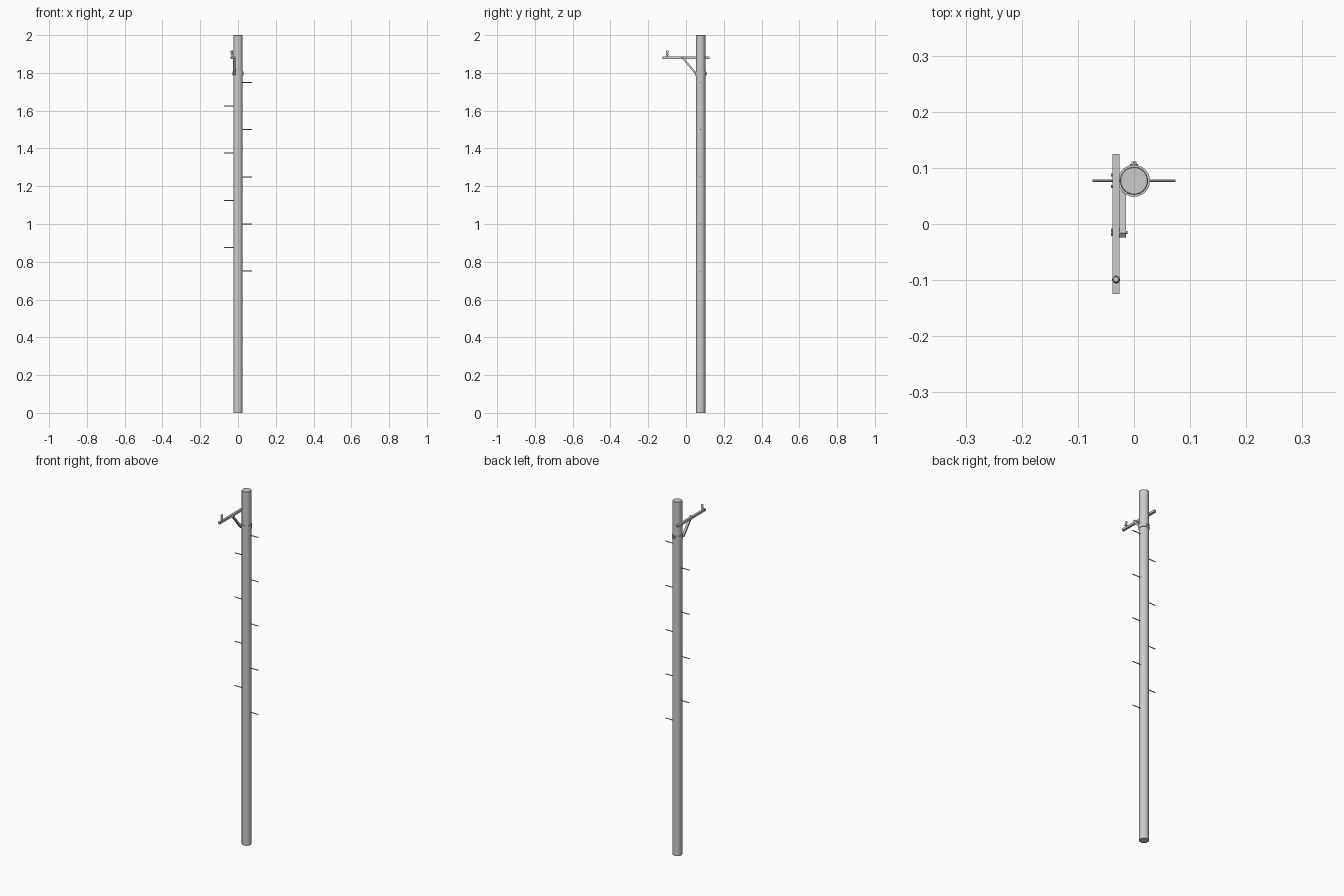
import bpy, math
from mathutils import Vector

if "Cube" in bpy.data.objects:
    bpy.data.objects.remove(bpy.data.objects["Cube"])

PY = 0.077      # pole centre in y
AX = -0.032     # crossarm centre in x
AZ = 1.88       # crossarm height


def smooth(ob):
    bpy.ops.object.select_all(action='DESELECT')
    ob.select_set(True)
    bpy.context.view_layer.objects.active = ob
    bpy.ops.object.shade_smooth_by_angle(angle=math.radians(35))


def rod(name, a, b, r, sides=16):
    a, b = Vector(a), Vector(b)
    d = b - a
    bpy.ops.mesh.primitive_cylinder_add(
        vertices=sides, radius=r, depth=d.length, location=(a + b) / 2,
        rotation=d.to_track_quat('Z', 'Y').to_euler())
    ob = bpy.context.object
    ob.name = name
    if sides > 6:
        smooth(ob)
    return ob


def box(name, loc, size, rot=(0, 0, 0)):
    bpy.ops.mesh.primitive_cube_add(size=1, location=loc, rotation=rot)
    ob = bpy.context.object
    ob.name = name
    ob.scale = size
    return ob


def lathe(name, profile, loc, sides=24, closed=False):
    n = len(profile)
    verts = [(r * math.cos(2 * math.pi * i / sides), r * math.sin(2 * math.pi * i / sides), z)
             for i in range(sides) for r, z in profile]
    faces = []
    for i in range(sides):
        j = (i + 1) % sides
        for k in range(n if closed else n - 1):
            m = (k + 1) % n
            faces.append((i * n + k, j * n + k, j * n + m, i * n + m))
    if not closed:
        faces.append([i * n for i in reversed(range(sides))])
        faces.append([i * n + n - 1 for i in range(sides)])
    me = bpy.data.meshes.new(name)
    me.from_pydata(verts, [], faces)
    ob = bpy.data.objects.new(name, me)
    ob.location = loc
    bpy.context.collection.objects.link(ob)
    smooth(ob)
    return ob


# Pole with a small chamfer at the top
lathe("pole", [(0.025, 0), (0.025, 1.998), (0.0235, 2.0)], (0, PY, 0), 32)

# Climbing pegs, alternating sides
for i in range(9):
    s = 1 if i % 2 == 0 else -1
    z = 0.75 + 0.125 * i
    rod(f"climbing_peg_{i + 1}", (s * 0.02, PY, z), (s * 0.074, PY, z), 0.0025, 10)

# Crossarm
box("crossarm", (AX, 0, AZ), (0.012, 0.25, 0.012))

# Diagonal brace from crossarm down to the clamp
a, b = Vector((-0.020, -0.020, 1.883)), Vector((-0.020, 0.056, 1.792))
d = b - a
box("brace", (a + b) / 2, (0.012, d.length, 0.010), (math.atan2(d.z, d.y), 0, 0))

# Clamp band around the pole
lathe("clamp_band", [(0.0245, -0.011), (0.0285, -0.011), (0.0285, 0.011), (0.0245, 0.011)],
      (0, PY, 1.797), 32, True)

# Clamp bolt at the back
rod("clamp_washer", (0, PY + 0.026, 1.797), (0, PY + 0.030, 1.797), 0.0075)
rod("clamp_nut", (0, PY + 0.029, 1.797), (0, PY + 0.034, 1.797), 0.005, 6)

# Bolts through the crossarm into pole and brace
for name, y, x_end in (("pole_bolt", PY, -0.02), ("brace_bolt", -0.015, -0.012)):
    rod(name + "_shaft", (-0.040, y, AZ), (x_end, y, AZ), 0.0025, 10)
    for side in (-1, 1):
        yy = y + side * 0.010 if name == "pole_bolt" else y + side * 0.004
        rod(f"{name}_head_{side + 2}", (-0.041, yy, AZ), (-0.037, yy, AZ), 0.003, 6)

# Insulator on the front end of the crossarm
lathe("insulator", [(0.003, 0), (0.003, 0.009), (0.007, 0.009), (0.007, 0.014), (0.0045, 0.018),
                    (0.0045, 0.021), (0.0065, 0.024), (0.0065, 0.030), (0.0045, 0.034)],
      (AX, -0.099, AZ + 0.005), 20)
